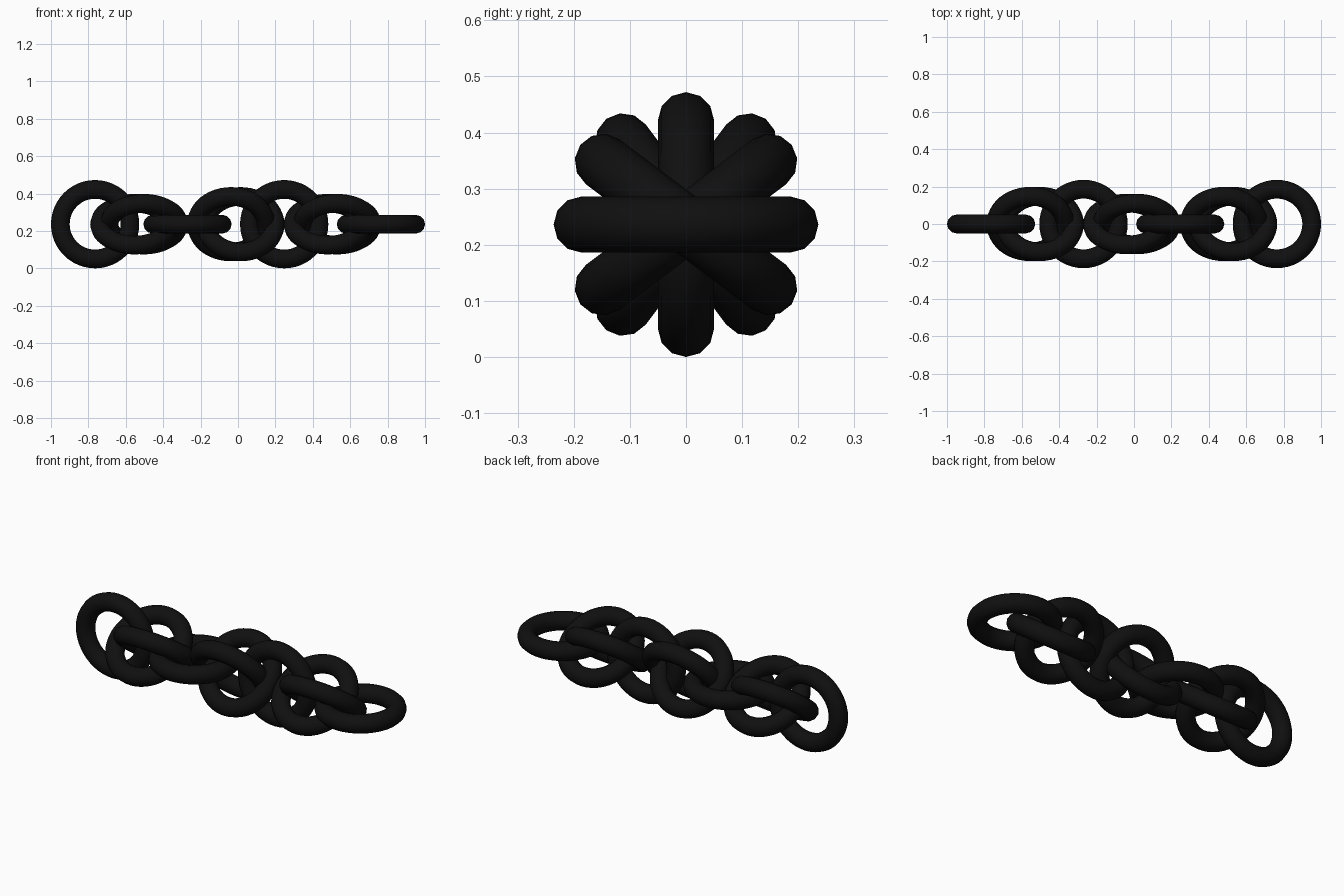
import bpy
from math import radians

if "Cube" in bpy.data.objects:
    bpy.data.objects.remove(bpy.data.objects["Cube"])

MAJOR, MINOR = 0.186, 0.05
HEIGHT = MAJOR + MINOR

black = bpy.data.materials.new("black_metal")
black.diffuse_color = (0.005, 0.005, 0.005, 1)
black.use_nodes = True
black.node_tree.nodes["Principled BSDF"].inputs["Base Color"].default_value = black.diffuse_color


def link(name, x, tilt):
    """Round chain link; tilt is its turn about the chain's axis (0 lies flat)."""
    bpy.ops.mesh.primitive_torus_add(
        major_radius=MAJOR, minor_radius=MINOR,
        major_segments=48, minor_segments=12,
        location=(x, 0, HEIGHT), rotation=(radians(tilt), 0, 0))
    ob = bpy.context.object
    ob.name = name
    ob.data.materials.append(black)
    bpy.ops.object.shade_smooth()


# upright end link
link("end_link", -1 + HEIGHT, 90)

# repeating group: two crossed links and a single link, a quarter turn each time
STEP = 0.517
for k in range(3):
    shift, turn = k * STEP, k * 90
    link(f"crossed_link_a_{k + 1}", -0.554 + shift, 37 + turn)
    link(f"crossed_link_b_{k + 1}", -0.504 + shift, -37 + turn)
    link(f"single_link_{k + 1}", -0.27 + shift, turn)
